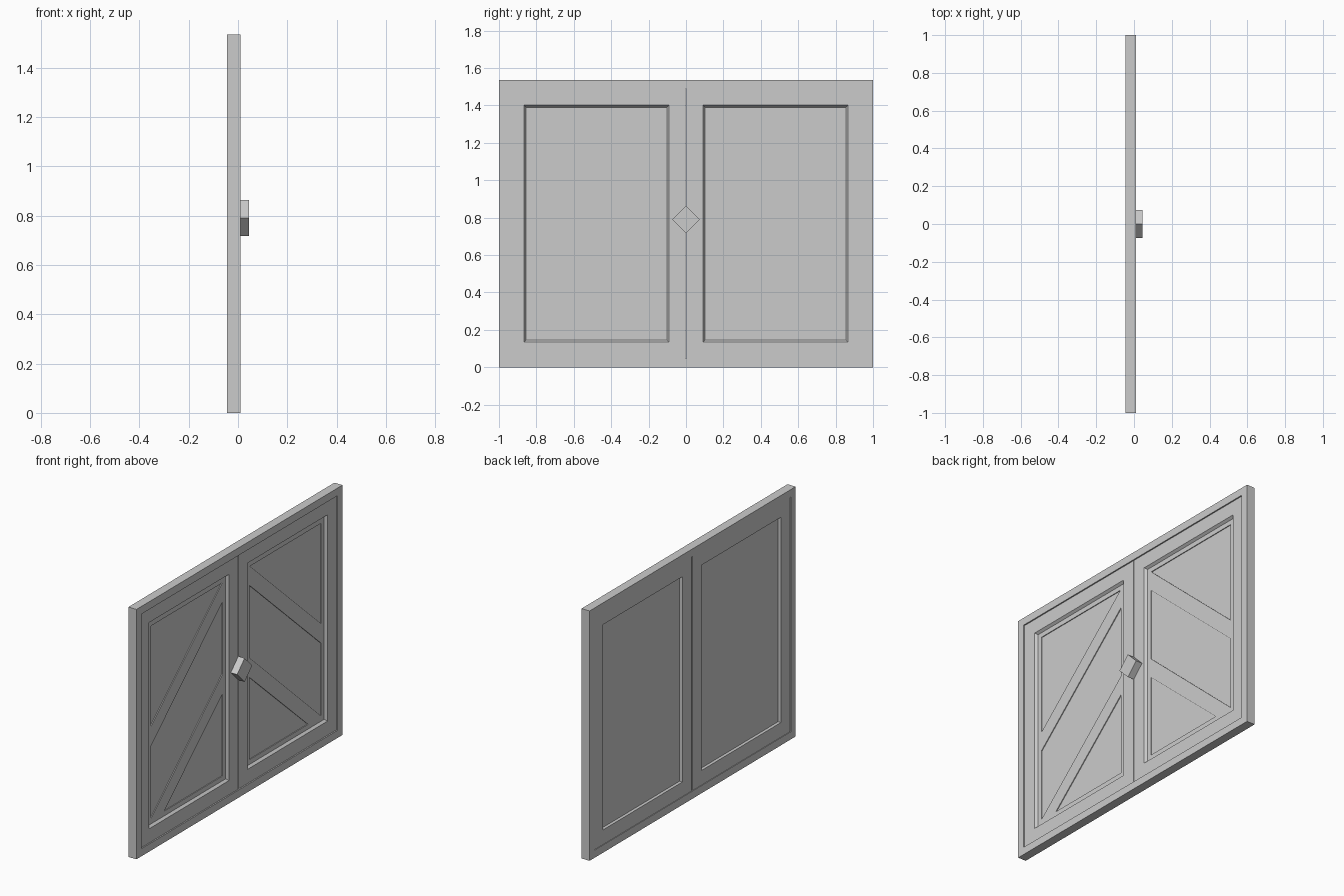
import bpy, bmesh
from math import radians
from mathutils import Matrix

if "Cube" in bpy.data.objects:
    bpy.data.objects.remove(bpy.data.objects["Cube"], do_unlink=True)

grey = bpy.data.materials.new("plain grey")
grey.use_nodes = True
grey.diffuse_color = (0.6, 0.6, 0.6, 1)
grey.node_tree.nodes["Principled BSDF"].inputs["Base Color"].default_value = (0.6, 0.6, 0.6, 1)


def finish(name, bm):
    bmesh.ops.recalc_face_normals(bm, faces=bm.faces)
    mesh = bpy.data.meshes.new(name)
    bm.to_mesh(mesh)
    bm.free()
    mesh.materials.append(grey)
    obj = bpy.data.objects.new(name, mesh)
    bpy.context.collection.objects.link(obj)
    return obj


def ring_loft(name, rect, steps, closed):
    """Sweep a rectangular outline through (inset, depth) steps; cap or close the ends."""
    y0, y1, z0, z1 = rect
    bm = bmesh.new()
    rings = []
    for i, x in steps:
        corners = ((y0 + i, z0 + i), (y1 - i, z0 + i), (y1 - i, z1 - i), (y0 + i, z1 - i))
        rings.append([bm.verts.new((x, y, z)) for y, z in corners])
    pairs = list(zip(rings, rings[1:]))
    if closed:
        pairs.append((rings[-1], rings[0]))
    else:
        bm.faces.new(rings[0])
        bm.faces.new(rings[-1])
    for a, b in pairs:
        for k in range(4):
            n = (k + 1) % 4
            bm.faces.new((a[k], a[n], b[n], b[k]))
    return finish(name, bm)


def prism(name, outline, x0, x1):
    """Extrude a (y, z) outline along x."""
    bm = bmesh.new()
    face = bm.faces.new([bm.verts.new((x0, y, z)) for y, z in outline])
    out = bmesh.ops.extrude_face_region(bm, geom=[face])
    verts = [v for v in out["geom"] if isinstance(v, bmesh.types.BMVert)]
    bmesh.ops.translate(bm, verts=verts, vec=(x1 - x0, 0, 0))
    return finish(name, bm)


# Depths along x
FRAME_BACK, FRAME_FRONT = -0.045, 0.01
SASH_BACK, SASH_FRONT = -0.041, 0.002
LEDGE, PANE, PANE_BACK = -0.013, -0.018, -0.022

# Outer frame
ring_loft("outer_frame", (-1, 1, 0, 1.535),
          [(0, FRAME_BACK), (0, FRAME_FRONT), (0.047, FRAME_FRONT), (0.047, FRAME_BACK)], True)

# Sash profile: pane back, rail, sloped bead, ledge, pane front
profile = [(0.09, PANE_BACK), (0.09, SASH_BACK), (0, SASH_BACK), (0, SASH_FRONT),
           (0.087, SASH_FRONT), (0.098, LEDGE), (0.127, LEDGE), (0.127, PANE)]

# Diagonal bands lying on each pane
upper = [(0.13, 1.245), (0.83, 0.62), (0.83, 0.74), (0.13, 1.365)]
lower = [(0.13, 0.68), (0.70, 0.173), (0.83, 0.173), (0.13, 0.80)]

for side, s in (("right", -1), ("left", 1)):
    y0, y1 = sorted((s * 0.004, s * 0.953))
    ring_loft(side + "_sash", (y0, y1, 0.047, 1.488), profile, False)
    for label, band in (("upper", upper), ("lower", lower)):
        prism(f"{side}_{label}_band", [(s * y, z) for y, z in band], PANE - 0.001, LEDGE)

# Diamond latch block across the joint
r = 0.073
prism("latch", [(-r, 0.79), (0, 0.79 - r), (r, 0.79), (0, 0.79 + r)], SASH_FRONT, 0.045)
